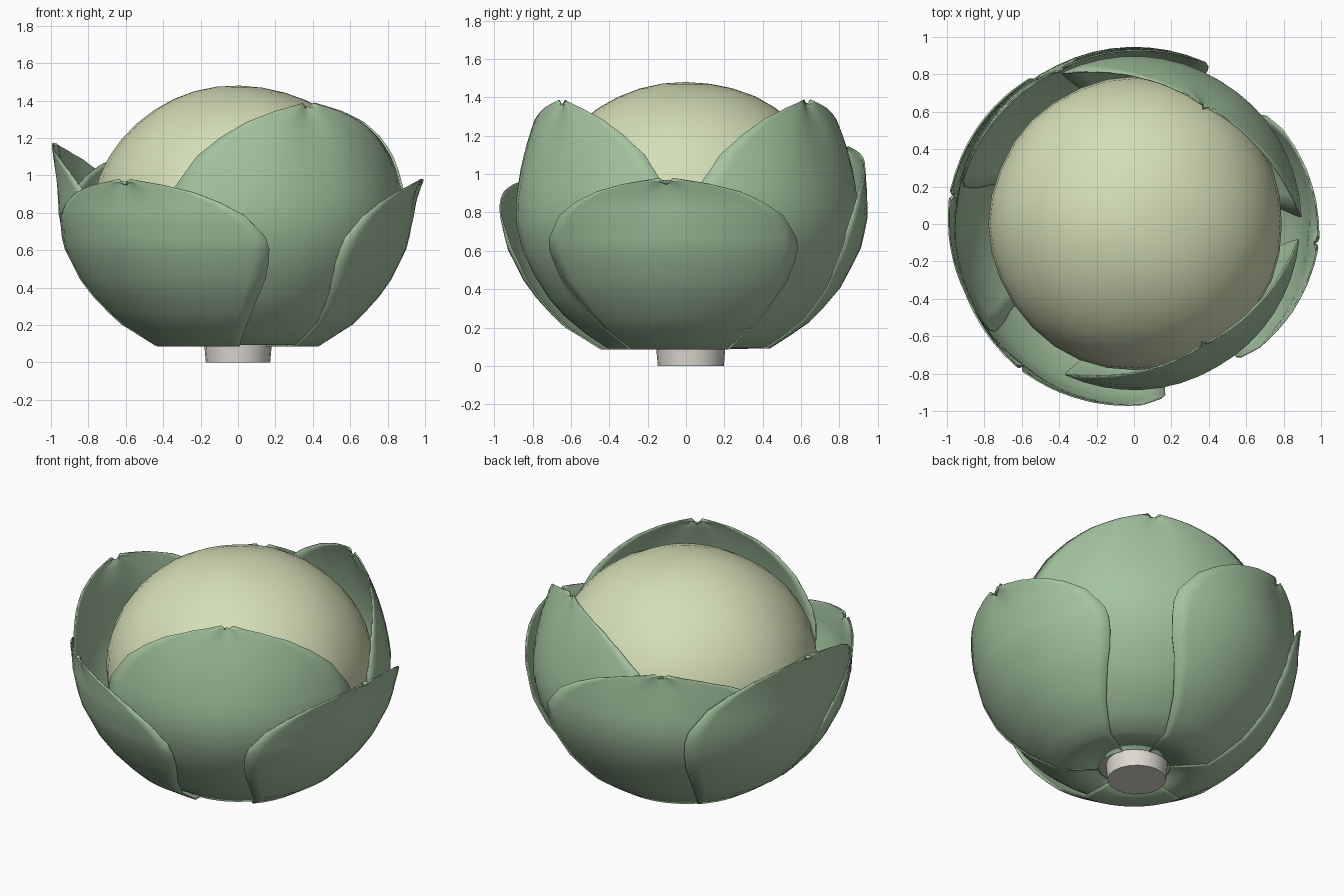
import bpy, bmesh, math

cube = bpy.data.objects.get("Cube")
if cube:
    bpy.data.objects.remove(cube, do_unlink=True)


def material(name, rgb):
    mat = bpy.data.materials.new(name)
    mat.use_nodes = True
    mat.diffuse_color = (*rgb, 1)
    mat.node_tree.nodes["Principled BSDF"].inputs["Base Color"].default_value = (*rgb, 1)
    return mat


def make_object(name, bm, mat, angle=50):
    bmesh.ops.recalc_face_normals(bm, faces=bm.faces)
    mesh = bpy.data.meshes.new(name)
    bm.to_mesh(mesh)
    bm.free()
    mesh.materials.append(mat)
    ob = bpy.data.objects.new(name, mesh)
    bpy.context.collection.objects.link(ob)
    bpy.ops.object.select_all(action='DESELECT')
    ob.select_set(True)
    bpy.context.view_layer.objects.active = ob
    bpy.ops.object.shade_smooth_by_angle(angle=math.radians(angle))
    return ob


def lookup(table, x):
    """Linear interpolation through (x, value) pairs."""
    for (x0, y0), (x1, y1) in zip(table, table[1:]):
        if x <= x1:
            return y0 + (y1 - y0) * (x - x0) / (x1 - x0)
    return table[-1][1]


leaf_green = material("leaf green", (0.37, 0.55, 0.35))
heart_green = material("pale heart green", (0.66, 0.73, 0.47))
stem_cream = material("stem cream", (0.72, 0.70, 0.63))

# Leaf cross-section (height, share of belly radius) and outline (share of height, share of spread)
BELLY = [(0.09, 0.46), (0.21, 0.66), (0.32, 0.775), (0.42, 0.86), (0.62, 0.965), (0.78, 1.0)]
OUTLINE = [(0, 0.8), (0.2, 0.9), (0.4, 0.98), (0.55, 1), (0.65, 0.96), (0.78, 0.82),
           (0.86, 0.66), (0.92, 0.49), (0.965, 0.28), (1, 0.045)]
ROWS = [0, 0.06, 0.13, 0.2, 0.3, 0.4, 0.5, 0.58, 0.65, 0.72, 0.78, 0.82, 0.86, 0.89, 0.92, 0.945, 0.965, 0.985, 1]
BASE, SHOULDER, COLUMNS = 0.09, 0.7, 16


def leaf(name, angle, height, belly, tip, spread, lift):
    bm = bmesh.new()
    rows = []
    for f in [None] + ROWS:
        # The first row is the inner rim around the stem
        share = f or 0
        z = BASE + (height - BASE) * share
        r = 0.21 if f is None else belly * lookup(BELLY, z)
        t = max(0, (z - SHOULDER) / (height - SHOULDER))
        r += (tip - belly) * t * t
        row = []
        for c in range(COLUMNS + 1):
            u = 2 * c / COLUMNS - 1
            a = math.radians(angle + u * spread * lookup(OUTLINE, share))
            # Midrib pinch near the tip, and a small notch at its end
            rr = r - 0.02 * t * max(0, 1 - 3 * abs(u))
            drop = 0.035 * max(0, 1 - abs(u)) if f == 1 else 0
            row.append(bm.verts.new((rr * math.cos(a), rr * math.sin(a), z - drop + lift)))
        rows.append(row)
    for low, high in zip(rows, rows[1:]):
        for c in range(COLUMNS):
            bm.faces.new((low[c], low[c + 1], high[c + 1], high[c]))
    ob = make_object(name, bm, leaf_green)
    shell = ob.modifiers.new("thickness", 'SOLIDIFY')
    shell.thickness = 0.008
    shell.offset = 0


# Two tall inner leaves, then the lower outer leaves
leaf("inner_leaf_front", -60, 1.38, 0.89, 0.745, 55, 0.006)
leaf("inner_leaf_back", 59, 1.38, 0.90, 0.735, 57, 0.008)
leaf("outer_leaf_back", 116, 1.14, 0.945, 0.92, 52, 0.004)
leaf("outer_leaf_right", 171, 1.17, 0.955, 0.995, 47, 0.002)
leaf("outer_leaf_left", -6, 0.98, 0.935, 0.99, 47, 0)
leaf("outer_leaf_front", -128, 0.98, 0.965, 0.985, 49, 0)

# Round heart with a gently lumpy surface
bm = bmesh.new()
bmesh.ops.create_uvsphere(bm, u_segments=32, v_segments=20, radius=1)
for v in bm.verts:
    x, y, z = v.co
    bump = 1 + 0.006 * math.sin(5 * x + 2 * y) * math.cos(6 * y - 3 * z)
    v.co = (0.01 + 0.785 * bump * x, 0.785 * bump * y, 0.78 + 0.7 * bump * z)
make_object("heart", bm, heart_green)

# Short cut stem
bm = bmesh.new()
bmesh.ops.create_cone(bm, cap_ends=True, segments=20, radius1=0.172, radius2=0.19, depth=0.2)
bmesh.ops.translate(bm, verts=bm.verts, vec=(0, 0.025, 0.1))
make_object("stem", bm, stem_cream)
